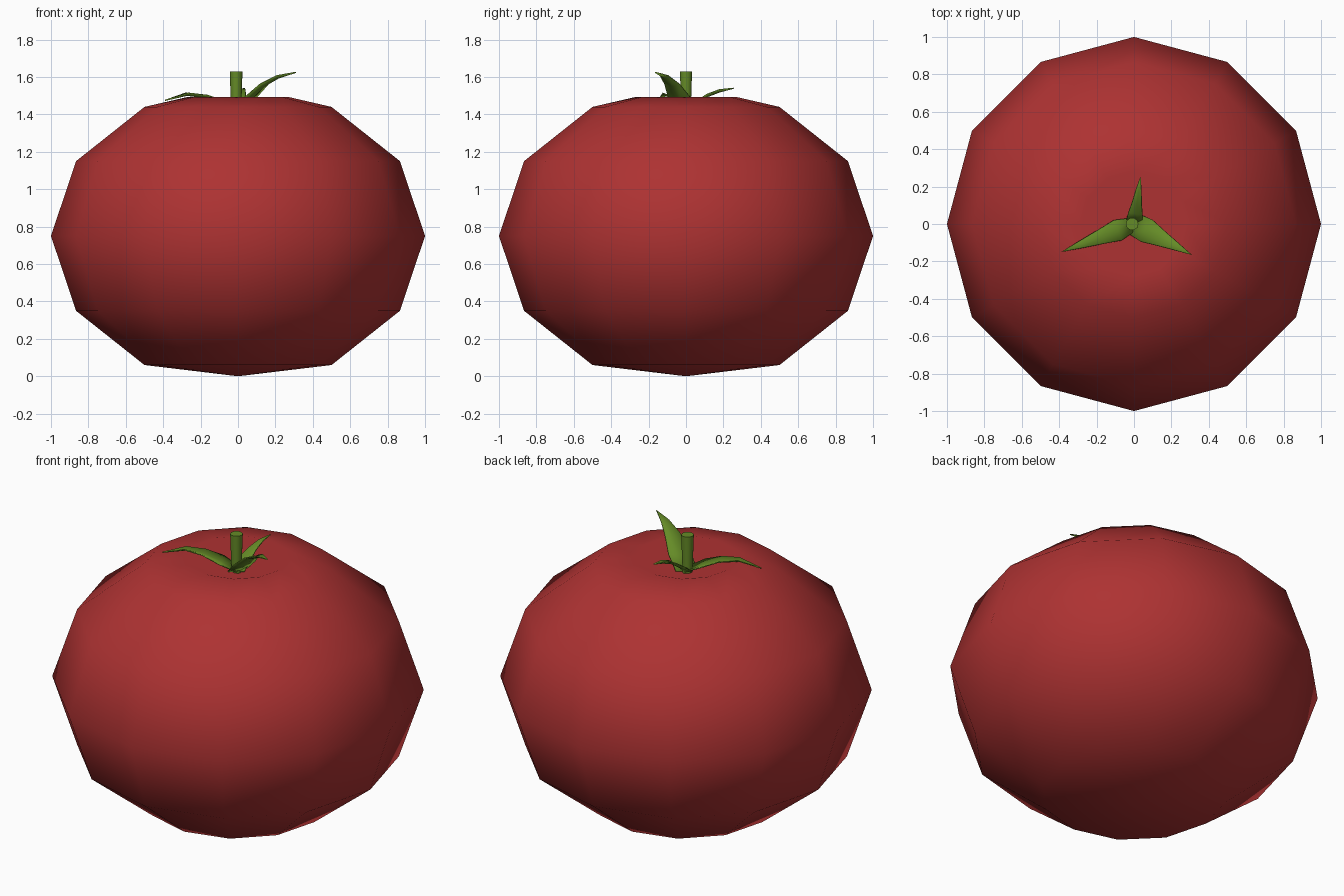
import bpy, bmesh, math
from mathutils import Vector

if "Cube" in bpy.data.objects:
    bpy.data.objects.remove(bpy.data.objects["Cube"])


def material(name, rgb):
    m = bpy.data.materials.new(name)
    m.diffuse_color = (*rgb, 1)
    m.use_nodes = True
    m.node_tree.nodes["Principled BSDF"].inputs["Base Color"].default_value = m.diffuse_color
    return m


RED = material("tomato red", (0.42, 0.032, 0.032))
GREEN = material("leaf green", (0.13, 0.26, 0.02))


def finish(bm, name, mat, smooth=True):
    mesh = bpy.data.meshes.new(name)
    bm.to_mesh(mesh)
    bm.free()
    mesh.materials.append(mat)
    for p in mesh.polygons:
        p.use_smooth = smooth
    ob = bpy.data.objects.new(name, mesh)
    bpy.context.collection.objects.link(ob)
    return ob


def lathe(name, profile, sides, mat, x=0.0, smooth=True):
    """Revolve (radius, z) points; radius 0 makes a pole."""
    bm = bmesh.new()
    rings = []
    for r, z in profile:
        n = sides if r else 1
        rings.append([bm.verts.new((x + r * math.cos(2 * math.pi * i / sides),
                                    r * math.sin(2 * math.pi * i / sides), z))
                      for i in range(n)])
    for a, b in zip(rings, rings[1:]):
        for i in range(sides):
            j = (i + 1) % sides
            if len(a) == 1:
                bm.faces.new((a[0], b[j], b[i]))
            elif len(b) == 1:
                bm.faces.new((a[i], a[j], b[0]))
            else:
                bm.faces.new((a[i], a[j], b[j], b[i]))
    return finish(bm, name, mat, smooth)


# Fruit: squashed 12-sided globe with a dimple at the top
lathe("fruit", [(0, 0.0), (0.5, 0.06), (0.866, 0.35), (1, 0.75), (0.866, 1.15),
                (0.5, 1.44), (0.275, 1.492), (0, 1.40)], 12, RED)

# Stem: slightly flared stalk with flat cap
stem = lathe("stem", [(0, 1.39), (0.026, 1.39), (0.034, 1.63), (0, 1.63)],
             10, GREEN, x=-0.01)
bpy.context.view_layer.objects.active = stem
stem.select_set(True)
bpy.ops.object.shade_smooth_by_angle(angle=math.radians(40))


def sepal(name, tip, heights, widths):
    """Thin pointed leaf running outward from the stem to tip (x, y)."""
    bm = bmesh.new()
    out = Vector((tip[0], tip[1], 0))
    side = Vector((-out.y, out.x, 0)).normalized()
    rows = []
    for t, z, w in zip((0.0, 0.22, 0.45, 0.7), heights, widths):
        c = out * t + Vector((0, 0, z))
        # slight V fold along the midrib
        rows.append([bm.verts.new(c - side * w + Vector((0, 0, 0.012))),
                     bm.verts.new(c),
                     bm.verts.new(c + side * w + Vector((0, 0, 0.012)))])
    end = bm.verts.new(out + Vector((0, 0, heights[-1])))
    for a, b in zip(rows, rows[1:]):
        for i in range(2):
            bm.faces.new((a[i], b[i], b[i + 1], a[i + 1]))
    for i in range(2):
        bm.faces.new((rows[-1][i], end, rows[-1][i + 1]))
    ob = finish(bm, name, GREEN)
    mod = ob.modifiers.new("thickness", "SOLIDIFY")
    mod.thickness = 0.006
    mod.offset = 0


# Sepals: low left one, raised right one, narrow back one
sepal("sepal_left", (-0.39, -0.15), (1.41, 1.455, 1.49, 1.502, 1.475),
      (0.035, 0.058, 0.04, 0.022))
sepal("sepal_right", (0.31, -0.165), (1.41, 1.48, 1.55, 1.595, 1.625),
      (0.06, 0.066, 0.045, 0.024))
sepal("sepal_back", (0.035, 0.255), (1.41, 1.455, 1.495, 1.52, 1.54),
      (0.045, 0.038, 0.025, 0.015))
